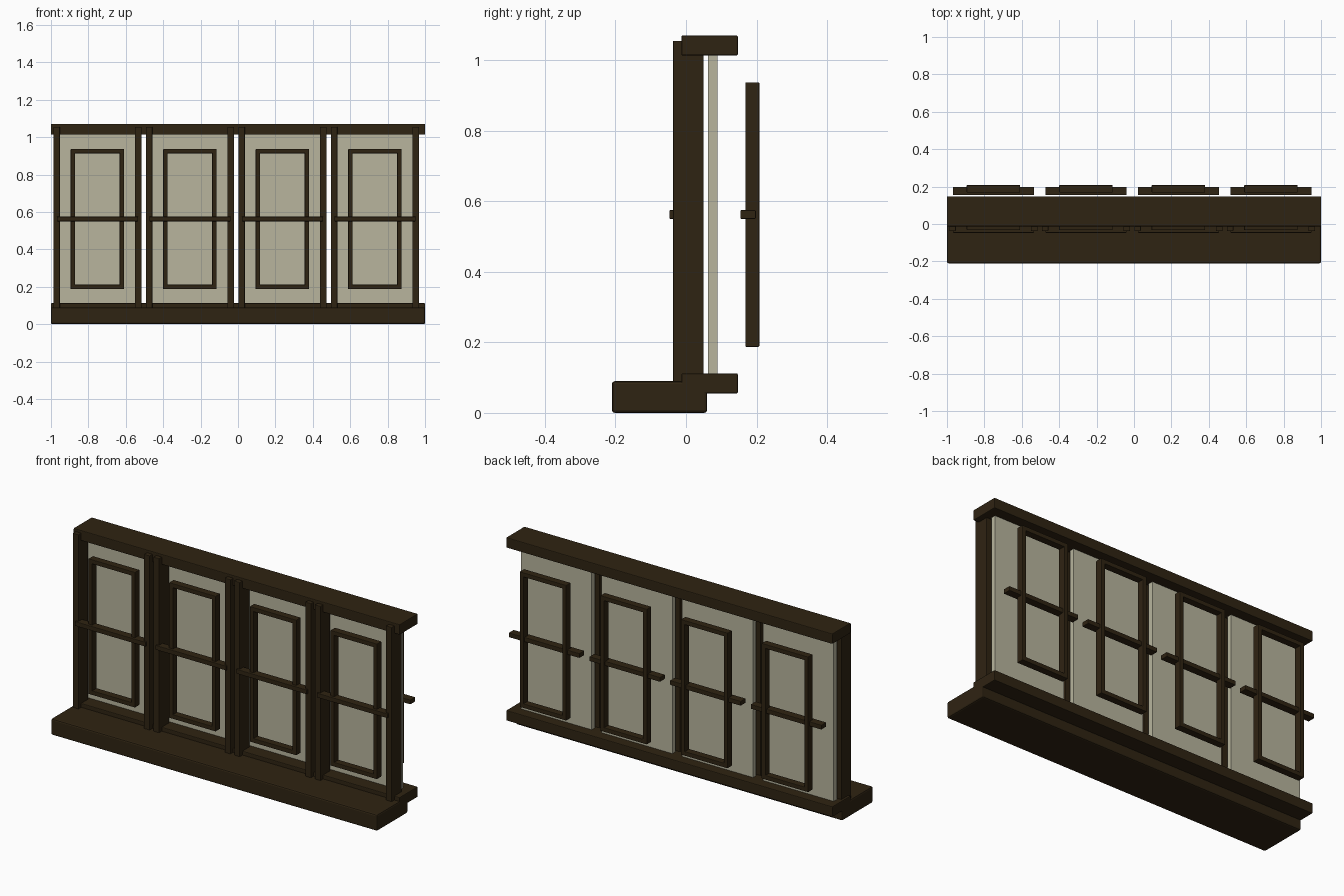
import bpy
import bmesh

cube = bpy.data.objects.get("Cube")
if cube:
    bpy.data.objects.remove(cube)


def make_material(name, color):
    mat = bpy.data.materials.new(name)
    mat.use_nodes = True
    mat.diffuse_color = color
    bsdf = mat.node_tree.nodes["Principled BSDF"]
    bsdf.inputs["Base Color"].default_value = color
    return mat


wood = make_material("dark_wood", (0.028, 0.017, 0.006, 1))
paper = make_material("pale_paper", (0.48, 0.46, 0.34, 1))


def box(name, xs, ys, zs, mat, bevel=0.0):
    """Box from its (min, max) range on each axis, with softened edges."""
    bm = bmesh.new()
    bmesh.ops.create_cube(bm, size=1)
    for v in bm.verts:
        v.co = [r[0] if c < 0 else r[1] for c, r in zip(v.co, (xs, ys, zs))]
    mesh = bpy.data.meshes.new(name)
    bm.to_mesh(mesh)
    bm.free()
    mesh.materials.append(mat)
    obj = bpy.data.objects.new(name, mesh)
    bpy.context.collection.objects.link(obj)
    if bevel:
        mod = obj.modifiers.new("soft_edges", "BEVEL")
        mod.width = bevel
        mod.segments = 2
    return obj


def lattice(name, cx, y):
    """Rectangular frame with a cross bar that sits slightly forward."""
    half, bar = 0.143, 0.024
    bottom, top = 0.187, 0.937
    ys = (y, y + 0.04)
    for side, a, b in (("right", -half, bar - half), ("left", half - bar, half)):
        box(f"{name}_{side}_stile", (cx + a, cx + b), ys, (bottom, top), wood, 0.003)
    for end, z in (("bottom", bottom), ("top", top - bar)):
        box(f"{name}_{end}_strip", (cx - half, cx + half), ys, (z, z + bar), wood, 0.003)
    box(f"{name}_cross_bar", (cx - 0.217, cx + 0.217),
        (y - 0.014, y + 0.03), (0.55, 0.575), wood, 0.003)


# Sill and rails
box("sill", (-1, 1), (-0.21, 0.06), (0, 0.09), wood, 0.008)
box("bottom_rail", (-1, 1), (-0.013, 0.147), (0.055, 0.112), wood, 0.004)
box("top_rail", (-1, 1), (-0.013, 0.147), (1.013, 1.07), wood, 0.004)

# Four bays, each with two posts, a panel and lattices on both sides
for i in range(4):
    cx = -0.7515 + i * 0.4945
    n = i + 1
    for side, s in (("right", -1), ("left", 1)):
        px = cx + s * 0.2185
        box(f"bay_{n}_{side}_post", (px - 0.0175, px + 0.0175),
            (-0.037, 0.05), (0.06, 1.055), wood, 0.003)
    box(f"bay_{n}_panel", (cx - 0.217, cx + 0.217), (0.062, 0.09), (0.1, 1.02), paper)
    lattice(f"bay_{n}_front_lattice", cx, -0.033)
    lattice(f"bay_{n}_back_lattice", cx, 0.168)
